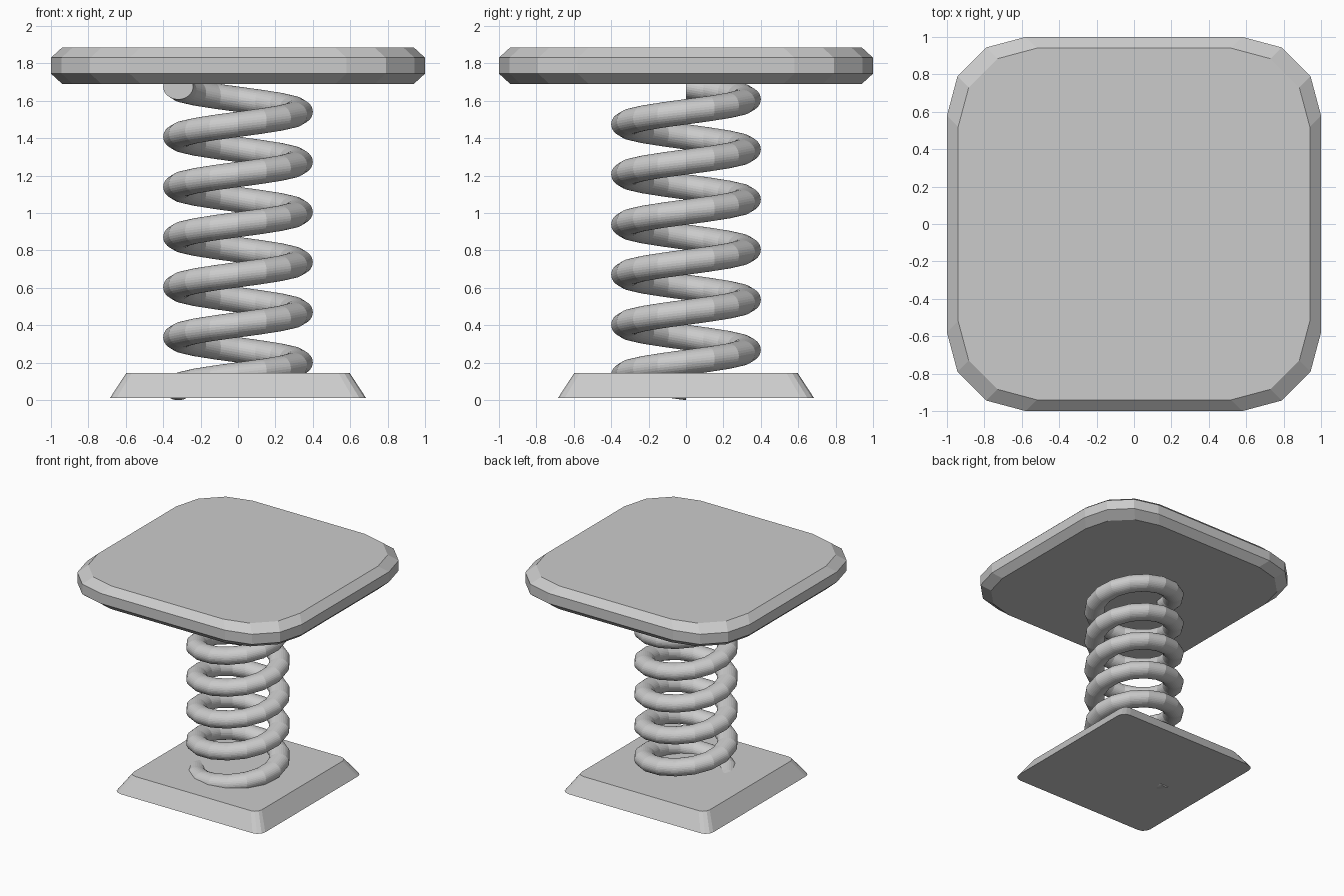
import bpy, bmesh
from math import pi, sin, cos

if "Cube" in bpy.data.objects:
    bpy.data.objects.remove(bpy.data.objects["Cube"])


def make_object(name, bm):
    bmesh.ops.recalc_face_normals(bm, faces=bm.faces)
    mesh = bpy.data.meshes.new(name)
    bm.to_mesh(mesh)
    bm.free()
    obj = bpy.data.objects.new(name, mesh)
    bpy.context.collection.objects.link(obj)
    return obj


def loft(name, rings):
    """Skin a list of closed rings and cap both ends."""
    bm = bmesh.new()
    loops = [[bm.verts.new(p) for p in ring] for ring in rings]
    for a, b in zip(loops, loops[1:]):
        n = len(a)
        for i in range(n):
            j = (i + 1) % n
            bm.faces.new((a[i], a[j], b[j], b[i]))
    bm.faces.new(loops[0])
    bm.faces.new(loops[-1])
    return make_object(name, bm)


def rounded_square(half, radius, z, segments=3):
    c = half - radius
    points = []
    for q, (sx, sy) in enumerate([(1, 1), (-1, 1), (-1, -1), (1, -1)]):
        for k in range(segments + 1):
            a = q * pi / 2 + k * pi / 2 / segments
            points.append((sx * c + radius * cos(a), sy * c + radius * sin(a), z))
    return points


# Seat slab with chamfered rims
loft("seat", [rounded_square(h, 0.42, z) for h, z in
              [(0.94, 1.69), (1.0, 1.745), (1.0, 1.83), (0.94, 1.885)]])

# Tapered foot plate
loft("base", [rounded_square(0.685, 0.07, 0.01), rounded_square(0.597, 0.06, 0.145)])

# Coil spring: six turns of an upright oval section
TURNS, STEPS, SIDES = 6, 16, 32
COIL_R, WIRE_R, WIRE_H = 0.32, 0.08, 0.068
Z_START, PITCH = 0.067, 0.268
rings = []
for s in range(TURNS * STEPS + 1):
    a = pi + 2 * pi * s / STEPS
    z = Z_START + PITCH * s / STEPS
    ring = []
    for k in range(SIDES):
        t = 2 * pi * k / SIDES
        r = COIL_R + WIRE_R * cos(t)
        ring.append((r * cos(a), r * sin(a), z + WIRE_H * sin(t)))
    rings.append(ring)
loft("spring", rings)
